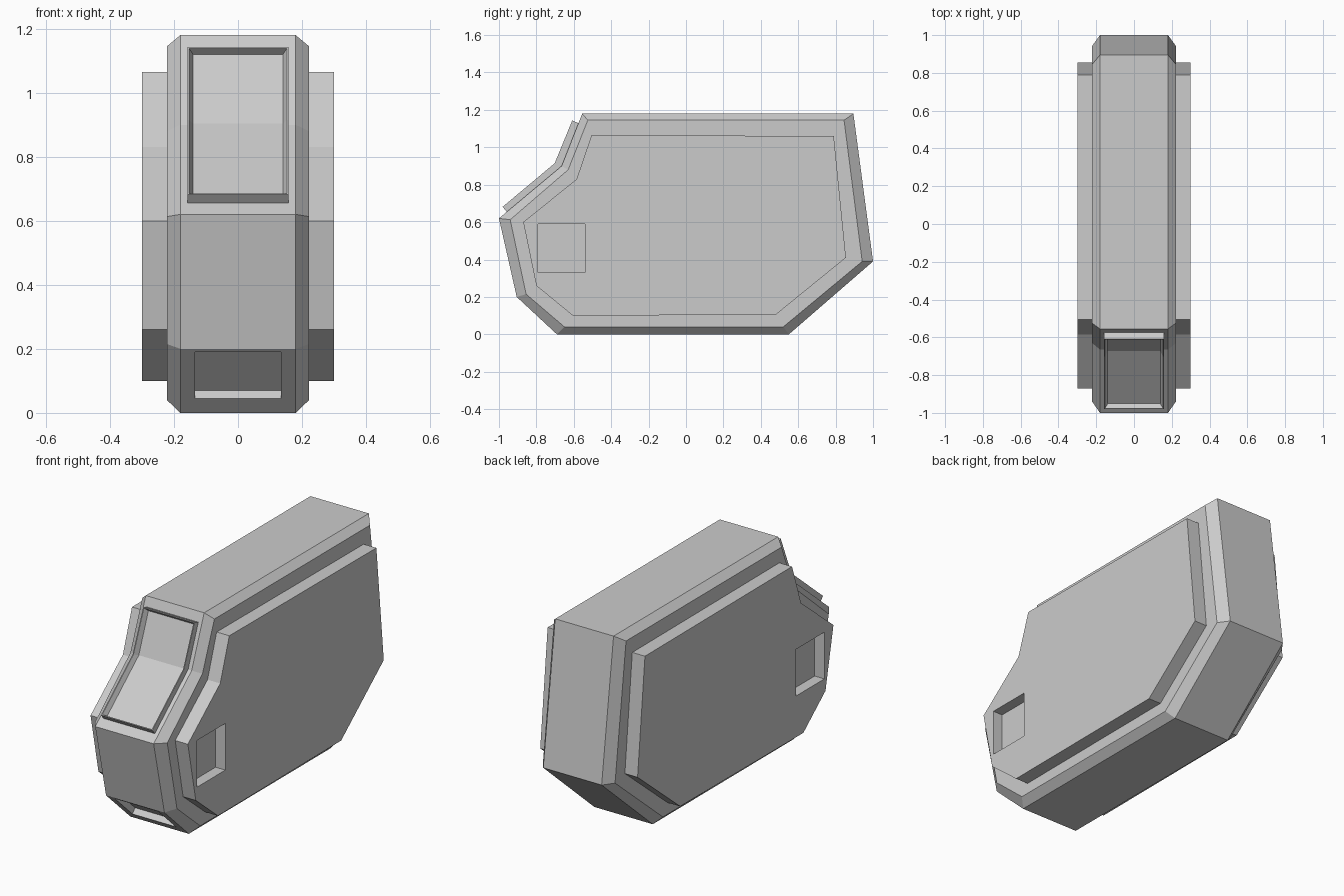
import bpy, bmesh, math
from mathutils import Matrix

if "Cube" in bpy.data.objects:
    bpy.data.objects.remove(bpy.data.objects["Cube"])

# side profiles (y, z)
OUTER = [(-.555, 1.18), (.895, 1.18), (1, .39), (.55, 0), (-.69, 0), (-.905, .2), (-1, .62), (-.665, .9)]
INNER = [(-.525, 1.145), (.845, 1.145), (.942, .39), (.52, .04), (-.65, .04), (-.855, .215), (-.94, .613), (-.63, .88)]
PANEL = [(-.505, 1.065), (.79, 1.06), (.855, .41), (.48, .105), (-.605, .1), (-.80, .26), (-.87, .6), (-.585, .83)]


def finish(name, bm):
    bmesh.ops.recalc_face_normals(bm, faces=bm.faces)
    me = bpy.data.meshes.new(name)
    bm.to_mesh(me)
    bm.free()
    ob = bpy.data.objects.new(name, me)
    bpy.context.collection.objects.link(ob)
    return ob


def bridge(bm, rings):
    vr = [[bm.verts.new(p) for p in r] for r in rings]
    n = len(vr[0])
    for a, b in zip(vr, vr[1:]):
        for i in range(n):
            j = (i + 1) % n
            bm.faces.new((a[i], a[j], b[j], b[i]))
    return vr


def loft(name, sections):
    bm = bmesh.new()
    vr = bridge(bm, [[(x, y, z) for y, z in prof] for x, prof in sections])
    bm.faces.new(vr[0])
    bm.faces.new(vr[-1])
    return finish(name, bm)


def cut_box(target, name, loc, size, rot_x=0):
    bm = bmesh.new()
    m = Matrix.Translation(loc) @ Matrix.Rotation(rot_x, 4, 'X') @ Matrix.Diagonal((*size, 1))
    bmesh.ops.create_cube(bm, size=1, matrix=m)
    c = finish(name, bm)
    c.hide_render = True
    c.hide_viewport = False
    c.display_type = 'WIRE'
    mod = target.modifiers.new("pocket", 'BOOLEAN')
    mod.operation, mod.solver, mod.object = 'DIFFERENCE', 'EXACT', c


# chamfered main body with a slot in the lower front slope
body = loft("body", [(-.222, INNER), (-.18, OUTER), (.18, OUTER), (.222, INNER)])
z0, z1 = .045, .19
slope_y = lambda z: -.69 - .215 * z / .2
ym, zm = (slope_y(z0) + slope_y(z1)) / 2, (z0 + z1) / 2
length = math.hypot(z1 - z0, slope_y(z1) - slope_y(z0))
cut_box(body, "front_slot_cutter", (0, ym, zm), (.268, length, .07), math.atan2(.2, -.215))

# raised side panels with square pockets
for side, s in (("left", -1), ("right", 1)):
    panel = loft(side + "_side_panel", [(s * .215, PANEL), (s * .30, PANEL)])
    cut_box(panel, side + "_pocket_cutter", (s * .30, -.665, .46), (.12, .25, .26))

# bent front window: raised rim with a recessed, tapered pane
PATH = [(-.958, .655), (-.665, .9), (-.576, 1.13)]
OFFS = [(-.64, .77), (-1.06, .42), (-.925, .38)]
ALONG = [(.77, .64), (0, 0), (-.38, -.925)]


def window_ring(hx, h, inset):
    pts = [(p[0] + o[0] * h + a[0] * inset, p[1] + o[1] * h + a[1] * inset)
           for p, o, a in zip(PATH, OFFS, ALONG)]
    return [(-hx, y, z) for y, z in pts] + [(hx, y, z) for y, z in reversed(pts)]


bm = bmesh.new()
rings = bridge(bm, [window_ring(.158, -.005, 0), window_ring(.158, .035, 0),
                    window_ring(.153, .035, .005), window_ring(.14, .008, .015)])
f = rings[-1]
bm.faces.new((f[0], f[1], f[4], f[5]))
bm.faces.new((f[1], f[2], f[3], f[4]))
finish("front_window", bm)
